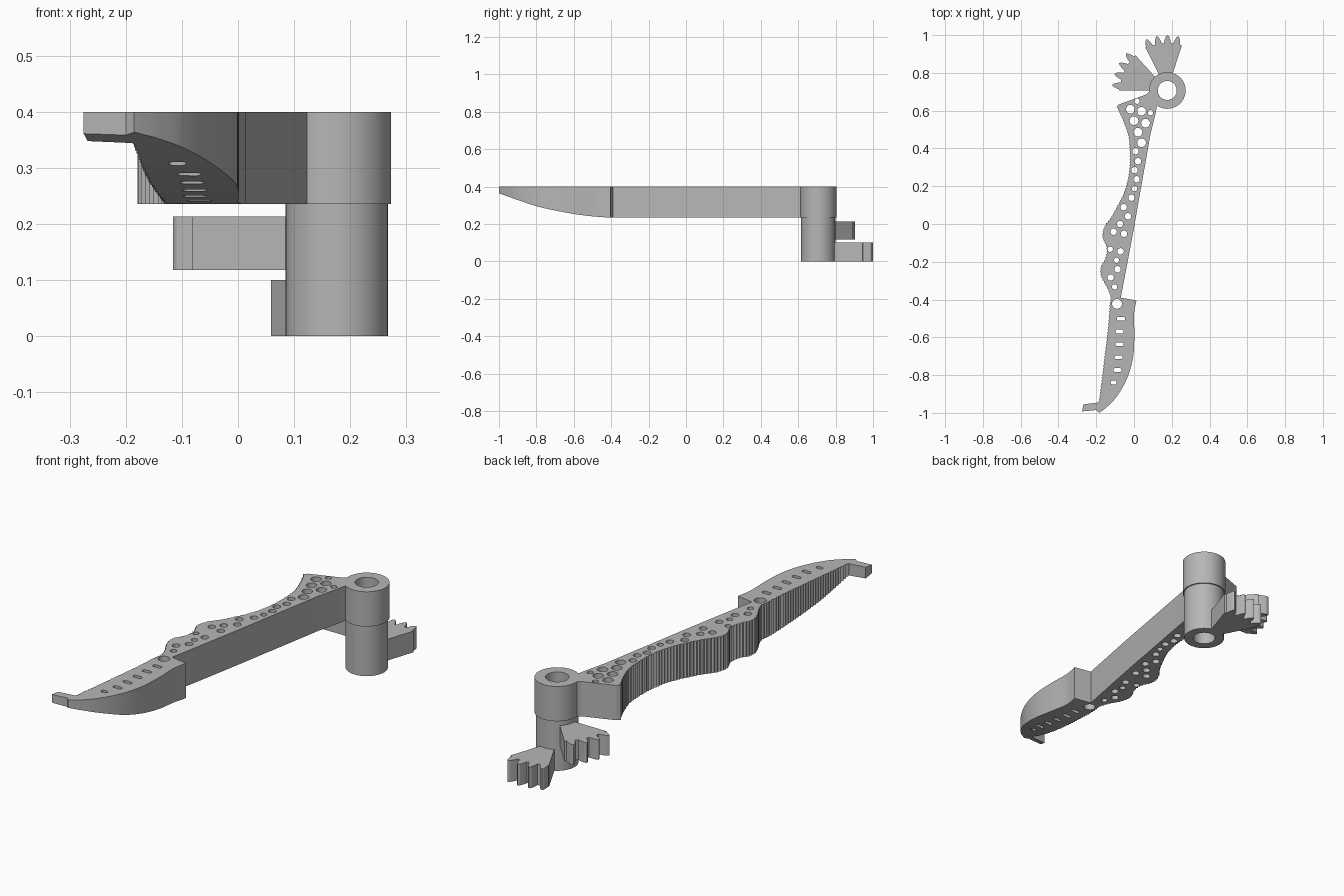
import bpy, bmesh, math
from mathutils import Vector

cube = bpy.data.objects.get("Cube")
if cube:
    bpy.data.objects.remove(cube, do_unlink=True)

grey = bpy.data.materials.new("plain grey")
grey.use_nodes = True
colour = (0.47, 0.47, 0.47, 1)
grey.diffuse_color = colour
grey.node_tree.nodes["Principled BSDF"].inputs["Base Color"].default_value = colour

HUB = Vector((0.176, 0.707))
TOP, UNDER = 0.4, 0.236


def make_object(name, bm):
    bmesh.ops.recalc_face_normals(bm, faces=bm.faces[:])
    mesh = bpy.data.meshes.new(name)
    bm.to_mesh(mesh)
    bm.free()
    mesh.materials.append(grey)
    obj = bpy.data.objects.new(name, mesh)
    bpy.context.collection.objects.link(obj)
    return obj


def add_prism(bm, outline, direction):
    """Extrude a closed loop of 3D points along a direction."""
    face = bm.faces.new([bm.verts.new(p) for p in outline])
    new = bmesh.ops.extrude_face_region(bm, geom=[face], use_keep_orig=True)["geom"]
    bmesh.ops.translate(bm, vec=direction,
                        verts=[v for v in new if isinstance(v, bmesh.types.BMVert)])


def flat_prism(bm, points, low, high):
    add_prism(bm, [(p[0], p[1], low) for p in points], (0, 0, high - low))


def polar(radius, degrees, centre=HUB):
    a = math.radians(degrees)
    return centre + Vector((math.cos(a), math.sin(a))) * radius


def smooth_path(points, steps=6):
    """Smooth curve passing through every given point."""
    pts = [Vector(p) for p in points]
    pts = [pts[0]] + pts + [pts[-1]]
    path = []
    for a, b, c, d in zip(pts, pts[1:], pts[2:], pts[3:]):
        for i in range(steps):
            t = i / steps
            path.append(b + (c - a) * (t / 2)
                        + (a * 2 - b * 5 + c * 4 - d) * (t * t / 2)
                        + (b * 3 - a - c * 3 + d) * (t ** 3 / 2))
    return path + [pts[-1]]


def serrate(path, step=0.008, depth=0.005):
    """Resample a path evenly and push every other point sideways."""
    result, travelled, target = [], 0, 0
    for a, b in zip(path, path[1:]):
        length = (b - a).length
        side = Vector((b.y - a.y, a.x - b.x)).normalized()
        while target < travelled + length:
            p = a.lerp(b, (target - travelled) / length)
            result.append(p - side * depth if len(result) % 2 else p)
            target += step
        travelled += length
    return result


def cut(obj, cutter):
    cutter.hide_render = True
    mod = obj.modifiers.new("cut", "BOOLEAN")
    mod.operation, mod.solver, mod.object = "DIFFERENCE", "EXACT", cutter
    bpy.context.view_layer.objects.active = obj
    bpy.ops.object.modifier_apply(modifier=mod.name)
    bpy.data.objects.remove(cutter, do_unlink=True)


def finish(obj):
    bpy.ops.object.select_all(action="DESELECT")
    obj.select_set(True)
    bpy.context.view_layer.objects.active = obj
    bpy.ops.object.shade_smooth_by_angle(angle=math.radians(25))


# Arm outline: gripping edge, hooked tip, blade belly, straight back edge
grip_edge = [(-.093, .618), (-.077, .587), (-.05, .523), (-.03, .46), (-.024, .385),
             (-.024, .316), (-.034, .237), (-.056, .163), (-.087, .1), (-.12, .04),
             (-.15, 0), (-.167, -.04), (-.167, -.076), (-.15, -.113), (-.146, -.15),
             (-.156, -.187), (-.176, -.224), (-.178, -.267), (-.16, -.31),
             (-.14, -.346), (-.125, -.39), (-.13, -.43), (-.14, -.558),
             (-.156, -.69), (-.172, -.823), (-.188, -.945)]
hook = [(-.188, -.945), (-.268, -.955), (-.275, -.992), (-.2, -.985), (-.185, -1)]
belly = [(-.15, -.975), (-.1, -.925), (-.055, -.855), (-.023, -.78), (-.003, -.69),
         (.002, -.58), (0, -.48), (.013, -.405)]
back_edge = [(-.07, -.39), (-.03, -.18), (0, -.02), (.035, .18), (.06, .32),
             (.087, .475), (.113, .58), (.12, .617), (.13, .645)]
root = [(.1, .7), (.08, .7), (.066, .686), (-.08, .633)]
bm = bmesh.new()
flat_prism(bm, serrate(smooth_path(grip_edge)) + hook + smooth_path(belly)
           + back_edge + root, UNDER, TOP)
arm = make_object("arm", bm)

# Underside of the blade sweeps up towards the tip
sweep = smooth_path([(-1.02, .371), (-.95, .346), (-.89, .325), (-.78, .29),
                     (-.62, .257), (-.5, .241), (-.4, .234)])
bm = bmesh.new()
add_prism(bm, [(-.5, p.x, p.y) for p in sweep] + [(-.5, -.4, .1), (-.5, -1.02, .1)],
          (1, 0, 0))
cut(arm, make_object("sweep_cutter", bm))

# Round lightening holes and blade slots
holes = {
    .023: [(-.019, .608), (.04, .597), (0, .547), (.061, .534), (.021, .486), (.04, .43)],
    .017: [(.008, .385), (.021, .332), (.003, .285), (.013, .237), (-.013, .139),
           (-.055, .089), (-.032, .041), (-.074, 0), (-.108, -.041), (-.053, -.052),
           (-.071, -.145), (-.087, -.24), (-.124, -.283)],
    .014: [(.016, .65), (.087, .589), (.003, .187), (-.126, -.134), (-.093, -.192),
           (-.103, -.333)],
    .026: [(-.09, -.423)],
}
bm = bmesh.new()
for radius, centres in holes.items():
    for c in centres:
        flat_prism(bm, [polar(radius, a, Vector(c)) for a in range(0, 360, 15)], .1, .5)
slots = [(-.069, -.502), (-.077, -.569), (-.077, -.637), (-.082, -.706),
         (-.087, -.773), (-.108, -.839)]
for i, c in enumerate(slots):
    reach = .012 if i < 5 else .006
    flat_prism(bm, [polar(.01, a, Vector(c) + Vector((reach if a < 91 else -reach, 0)))
                    for a in range(-90, 270, 20)], .1, .5)
cut(arm, make_object("hole_cutter", bm))
finish(arm)


# Hub and shaft: hollow tubes
def tube(name, outer, low, high, inner=.05, sides=64):
    bm = bmesh.new()
    rings = []
    for radius, z in ((outer, low), (outer, high), (inner, high), (inner, low)):
        rings.append([bm.verts.new((*polar(radius, 360 * i / sides), z))
                      for i in range(sides)])
    for k in range(4):
        a, b = rings[k], rings[(k + 1) % 4]
        for i in range(sides):
            j = (i + 1) % sides
            bm.faces.new((a[i], a[j], b[j], b[i]))
    finish(make_object(name, bm))


tube("hub", .097, UNDER, TOP)
tube("shaft", .091, 0, UNDER)


# Toothed gear sectors fanning out from the shaft
def gear_sector(name, start, end, first_tooth, pitch, low, high):
    points = [polar(.07, end), polar(.07, (start + end) / 2), polar(.07, start),
              polar(.25, start)]
    for n in range(4):
        tooth = first_tooth + n * pitch
        for offset, radius in ((-4.4, .25), (-3.2, .268), (-1.6, .286), (0, .293),
                               (1.6, .286), (3.2, .268), (4.4, .25)):
            points.append(polar(radius, tooth + offset))
    points.append(polar(.258, end))
    bm = bmesh.new()
    flat_prism(bm, points, low, high)
    finish(make_object(name, bm))


gear_sector("lower_gear_sector", 72, 117, 78.5, 11.2, 0, .1)
gear_sector("upper_gear_sector", 132, 180, 138.5, 12, .118, .213)
